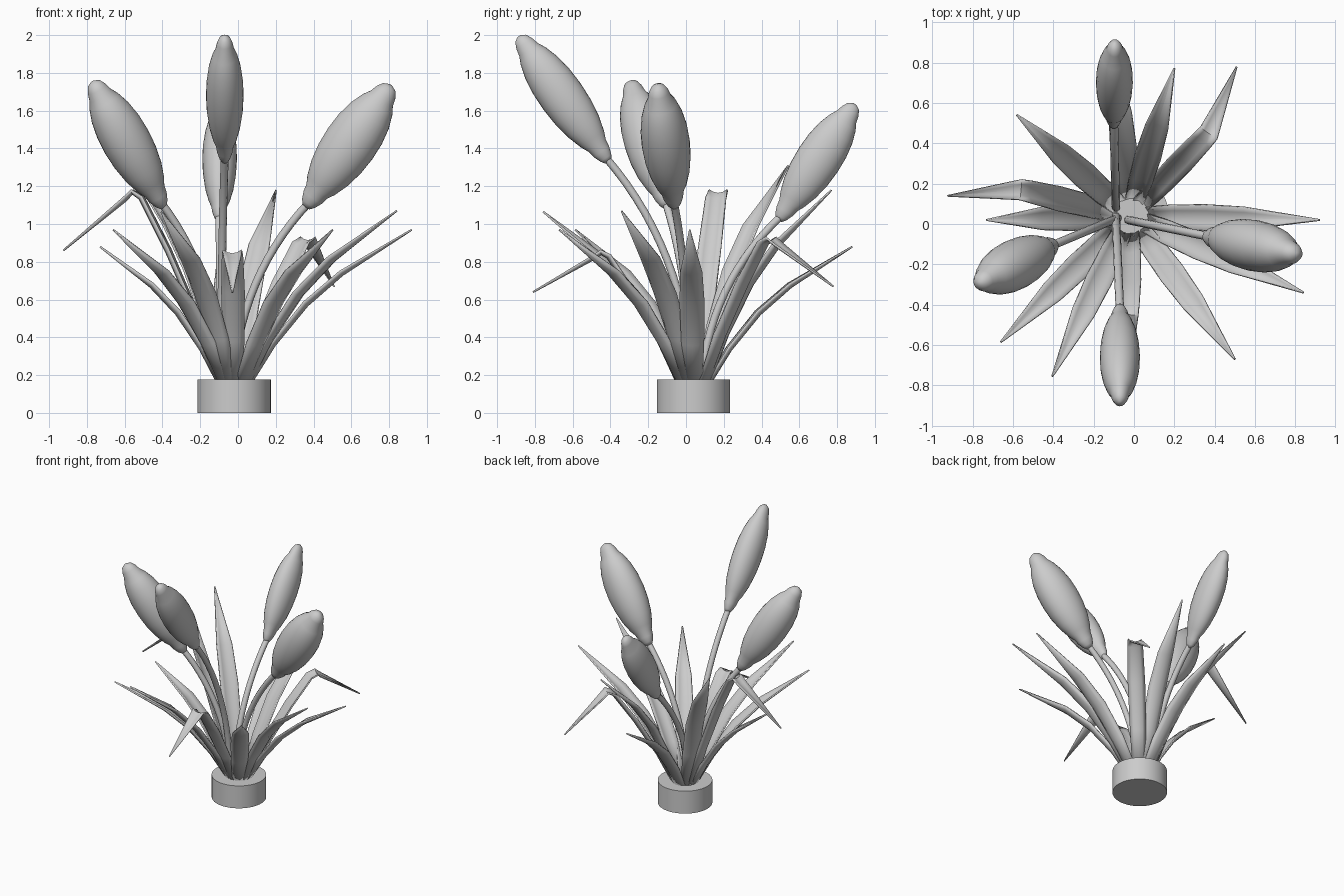
import bpy, math
from mathutils import Vector

if "Cube" in bpy.data.objects:
    bpy.data.objects.remove(bpy.data.objects["Cube"])

CENTRE = Vector((-0.02, 0.04, 0.0))


def make_mesh(name, verts, faces, angle=50):
    me = bpy.data.meshes.new(name)
    me.from_pydata([tuple(v) for v in verts], [], faces)
    me.update()
    ob = bpy.data.objects.new(name, me)
    bpy.context.collection.objects.link(ob)
    bpy.ops.object.select_all(action='DESELECT')
    bpy.context.view_layer.objects.active = ob
    ob.select_set(True)
    bpy.ops.object.shade_smooth_by_angle(angle=math.radians(angle))
    return ob


def side_of(vec):
    # horizontal direction across the growing direction
    return Vector((-vec.y, vec.x, 0)).normalized()


# Pot
bpy.ops.mesh.primitive_cylinder_add(vertices=48, radius=0.194, depth=0.176,
                                    location=CENTRE + Vector((0, 0, 0.088)))
bpy.context.object.name = "pot"
bpy.ops.object.shade_smooth_by_angle(angle=math.radians(40))


# Leaves: gutter-shaped blades swept along a bent path
def leaf(name, path, widths, sag=0.4):
    side = side_of(path[-1] - path[0])
    verts, faces, across = [], [], (-1, -0.55, 0, 0.55, 1)
    for i, (p, w) in enumerate(zip(path, widths)):
        tan = (path[min(i + 1, len(path) - 1)] - path[max(i - 1, 0)]).normalized()
        nor = tan.cross(side)
        if nor.dot(CENTRE + Vector((0, 0, 3)) - p) < 0:
            nor = -nor
        verts += [p + side * (u * w) + nor * ((u * u - 0.5) * w * sag) for u in across]
    n = len(across)
    for i in range(len(path) - 1):
        for j in range(n - 1):
            a = i * n + j
            faces.append((a, a + 1, a + n + 1, a + n))
    ob = make_mesh(name, verts, faces)
    mod = ob.modifiers.new("thickness", 'SOLIDIFY')
    mod.thickness = 0.01
    mod.offset = 0


def leaf_base(target):
    out = (target - CENTRE) * Vector((1, 1, 0))
    return CENTRE + out.normalized() * 0.075 + Vector((0, 0, 0.15))


def blend(a, b, h, v):
    # separate horizontal and vertical progress
    return Vector((a.x + (b.x - a.x) * h, a.y + (b.y - a.y) * h, a.z + (b.z - a.z) * v))


upright_tips = [(0.20, 0.77, 1.18), (-0.58, 0.54, 1.31), (-0.10, 0.88, 0.88),
                (-0.73, 0.02, 0.88), (0.92, 0.02, 0.97), (0.84, -0.34, 1.07),
                (0.50, -0.67, 0.97), (-0.66, -0.585, 0.97), (-0.405, -0.755, 1.065)]
for k, t in enumerate(upright_tips):
    tip = Vector(t)
    b = leaf_base(tip)
    path = [blend(b, tip, h, v) for h, v in
            ((0, 0), (0.15, 0.26), (0.35, 0.52), (0.57, 0.72), (1, 1))]
    leaf(f"leaf_{k + 1}", path, (0.045, 0.058, 0.064, 0.056, 0.002))

# Drooping leaves: (highest point, tip)
drooping = [((0.37, 0.45, 0.92), (0.51, 0.78, 0.67)),
            ((-0.03, -0.45, 0.85), (-0.03, -0.81, 0.64)),
            ((-0.56, 0.17, 1.17), (-0.925, 0.14, 0.86))]
for k, (pk, t) in enumerate(drooping):
    peak, tip = Vector(pk), Vector(t)
    b = leaf_base(peak)
    path = [blend(b, peak, h, v) for h, v in
            ((0, 0), (0.25, 0.33), (0.6, 0.7), (0.9, 0.97), (1, 1))]
    path += [blend(peak, tip, 0.1, 0.12), tip]
    leaf(f"drooping_leaf_{k + 1}", path, (0.045, 0.055, 0.06, 0.054, 0.05, 0.045, 0.002))


# Flowers: bent stem plus a lathed, slightly flattened bud
PROFILE = [(0, 0.02), (0.03, 0.038), (0.08, 0.054), (0.13, 0.062), (0.18, 0.082),
           (0.28, 0.108), (0.40, 0.125), (0.52, 0.131), (0.64, 0.127), (0.75, 0.112),
           (0.84, 0.088), (0.89, 0.066), (0.94, 0.055), (0.98, 0.038), (1, 0.01)]


def bud(name, base, tip, k_side, k_radial, seg=28):
    axis = tip - base
    side = side_of(axis)
    rad = axis.normalized().cross(side)
    verts, faces = [], []
    for t, r in PROFILE:
        for s in range(seg):
            a = 2 * math.pi * s / seg
            verts.append(base + axis * t + side * (math.cos(a) * r * k_side)
                         + rad * (math.sin(a) * r * k_radial))
    for i in range(len(PROFILE) - 1):
        for s in range(seg):
            a, b = i * seg + s, i * seg + (s + 1) % seg
            faces.append((a, b, b + seg, a + seg))
    faces.append(tuple(reversed(range(seg))))
    faces.append(tuple(range(len(verts) - seg, len(verts))))
    make_mesh(name, verts, faces, 80)


def stem(name, start, end):
    mid = blend(start, end, 0.1, 0.6)
    cu = bpy.data.curves.new(name, 'CURVE')
    cu.dimensions = '3D'
    cu.bevel_depth = 0.021
    cu.bevel_resolution = 3
    cu.use_fill_caps = True
    sp = cu.splines.new('POLY')
    n = 14
    sp.points.add(n)
    for i in range(n + 1):
        t = i / n
        p = start * (1 - t) ** 2 + mid * (2 * t * (1 - t)) + end * t * t
        sp.points[i].co = (*p, 1)
    bpy.context.collection.objects.link(bpy.data.objects.new(name, cu))


# (stem foot, bud base, bud tip, tangential scale, radial scale)
flowers = [((-0.09, 0.08, 0.15), (-0.10, 0.49, 1.02), (-0.095, 0.895, 1.635), 0.70, 0.92),
           ((-0.09, 0.04, 0.15), (-0.07, -0.41, 1.33), (-0.07, -0.885, 1.995), 0.76, 0.92),
           ((-0.08, 0.03, 0.15), (-0.395, -0.10, 1.09), (-0.77, -0.295, 1.755), 0.95, 1.0),
           ((-0.03, 0.02, 0.15), (0.36, -0.06, 1.09), (0.81, -0.15, 1.735), 0.97, 1.1)]
for k, (foot, base, tip, ks, kr) in enumerate(flowers):
    stem(f"stem_{k + 1}", Vector(foot), Vector(base) + (Vector(tip) - Vector(base)) * 0.04)
    bud(f"bud_{k + 1}", Vector(base), Vector(tip), ks, kr)
